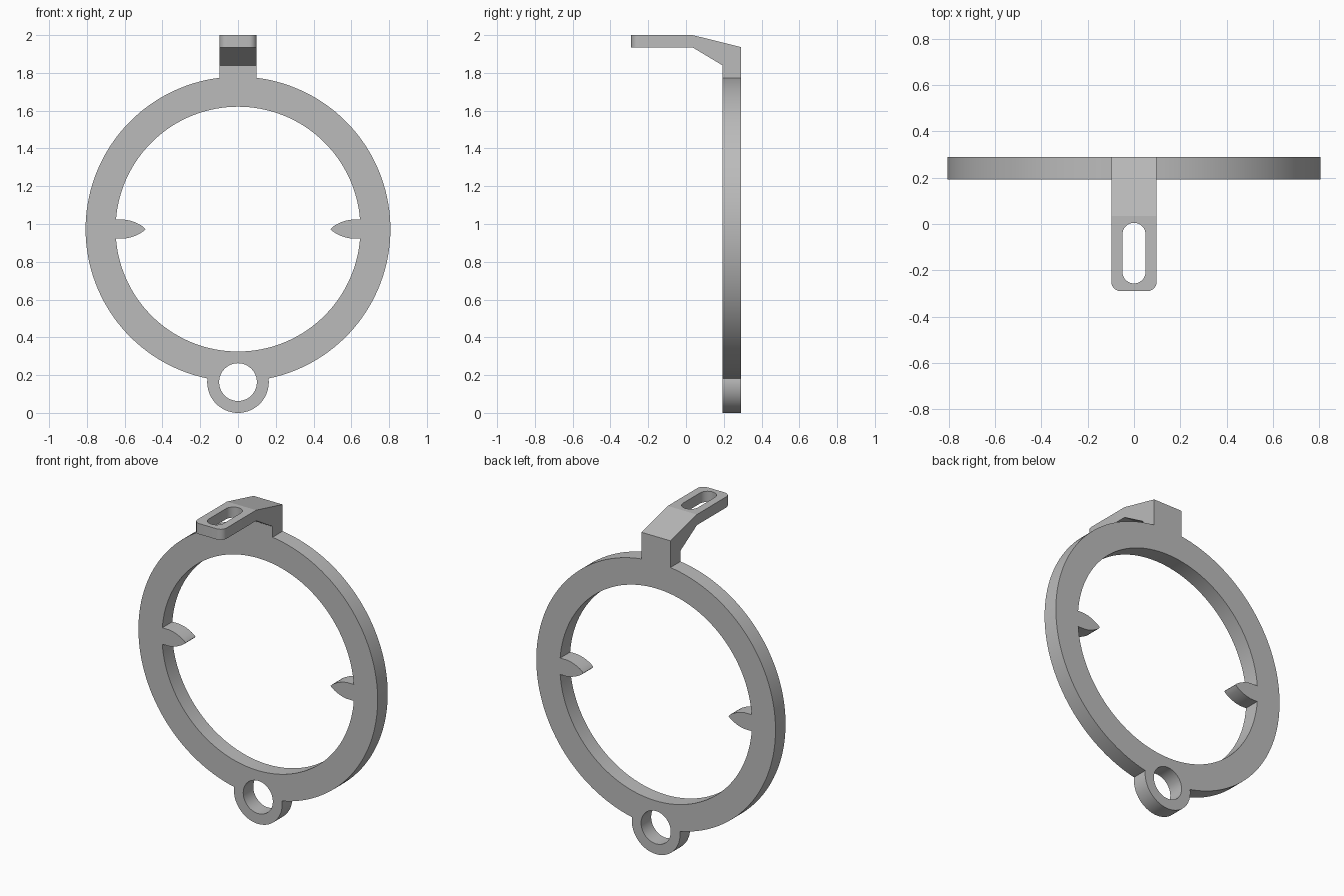
import bpy
import bmesh
from math import sin, cos, asin, acos, atan2, pi
from mathutils import Vector

cube = bpy.data.objects.get("Cube")
if cube:
    bpy.data.objects.remove(cube)

grey = bpy.data.materials.new("plain grey")
grey.use_nodes = True
grey.diffuse_color = (0.5, 0.5, 0.5, 1)
grey.node_tree.nodes["Principled BSDF"].inputs["Base Color"].default_value = (0.5, 0.5, 0.5, 1)


def arc(cx, cy, r, start, end, steps):
    """Points along a circular arc, both ends included."""
    angles = [start + (end - start) * i / steps for i in range(steps + 1)]
    return [(cx + r * cos(a), cy + r * sin(a)) for a in angles]


def plate(name, loops, place, push):
    """Fill closed outlines (first outer, then holes) and extrude them."""
    bm = bmesh.new()
    edges = []
    for loop in loops:
        verts = [bm.verts.new(place(u, v)) for u, v in loop]
        edges += [bm.edges.new((a, b)) for a, b in zip(verts, verts[1:] + verts[:1])]
    bmesh.ops.triangle_fill(bm, edges=edges, use_beauty=True, normal=Vector(push).normalized())
    out = bmesh.ops.extrude_face_region(bm, geom=bm.faces[:], use_keep_orig=True)
    moved = [g for g in out["geom"] if isinstance(g, bmesh.types.BMVert)]
    bmesh.ops.translate(bm, verts=moved, vec=push)
    bmesh.ops.recalc_face_normals(bm, faces=bm.faces[:])
    mesh = bpy.data.meshes.new(name)
    bm.to_mesh(mesh)
    bm.free()
    mesh.materials.append(grey)
    obj = bpy.data.objects.new(name, mesh)
    bpy.context.collection.objects.link(obj)
    bpy.ops.object.select_all(action="DESELECT")
    obj.select_set(True)
    bpy.context.view_layer.objects.active = obj
    bpy.ops.object.shade_smooth_by_angle(angle=0.5)
    return obj


RING_Z, OUTER, INNER = 0.973, 0.807, 0.648
LUG_Z, LUG_R, HOLE_R = 0.163, 0.163, 0.1
HALF, BEND_Z = 0.098, 1.84
FRONT, BACK = 0.193, 0.29

# Ring outline, joined with the bottom lug and the top tab
gap = RING_Z - LUG_Z
b = acos((OUTER**2 + gap**2 - LUG_R**2) / (2 * OUTER * gap))
t = asin(HALF / OUTER)
c = atan2(RING_Z - OUTER * cos(b) - LUG_Z, OUTER * sin(b))
outline = arc(0, RING_Z, OUTER, b - pi / 2, pi / 2 - t, 64)
outline += [(HALF, BEND_Z), (-HALF, BEND_Z)]
outline += arc(0, RING_Z, OUTER, pi / 2 + t, 1.5 * pi - b, 64)
outline += arc(0, LUG_Z, LUG_R, pi - c, 2 * pi + c, 40)[1:-1]

# Ring opening with a pointed prong on each side
prong = [(0.60, 0.05), (0.572, 0.045), (0.545, 0.036), (0.515, 0.021), (0.498, 0.009)]
prong = prong + [(0.49, 0)] + [(x, -z) for x, z in reversed(prong)]
p = asin(0.05 / INNER)
opening = arc(0, RING_Z, INNER, p, pi - p, 64)
opening += [(-x, RING_Z + z) for x, z in prong]
opening += arc(0, RING_Z, INNER, pi + p, 2 * pi - p, 64)
opening += [(x, RING_Z + z) for x, z in reversed(prong)]

lug_hole = arc(0, LUG_Z, HOLE_R, 0, 2 * pi, 48)[:-1]
plate("ring_with_lug", [outline, opening, lug_hole],
      lambda x, z: (x, FRONT, z), (0, BACK - FRONT, 0))

# Sloping arm from the ring tab up to the mounting plate
arm = [(0.035, 1.935), (FRONT, BEND_Z), (BACK, BEND_Z), (BACK, 1.937), (0.035, 2.0)]
plate("bracket_arm", [arm], lambda y, z: (-HALF, y, z), (2 * HALF, 0, 0))

# Slotted mounting plate with rounded front corners
r = 0.04
base = [(HALF, 0.035), (-HALF, 0.035)]
base += arc(r - HALF, r - 0.29, r, pi, 1.5 * pi, 8)
base += arc(HALF - r, r - 0.29, r, 1.5 * pi, 2 * pi, 8)
slot = arc(0, -0.045, 0.05, 0, pi, 16) + arc(0, -0.207, 0.05, pi, 2 * pi, 16)
plate("mounting_plate", [base, slot], lambda x, y: (x, y, 1.935), (0, 0, 0.065))
